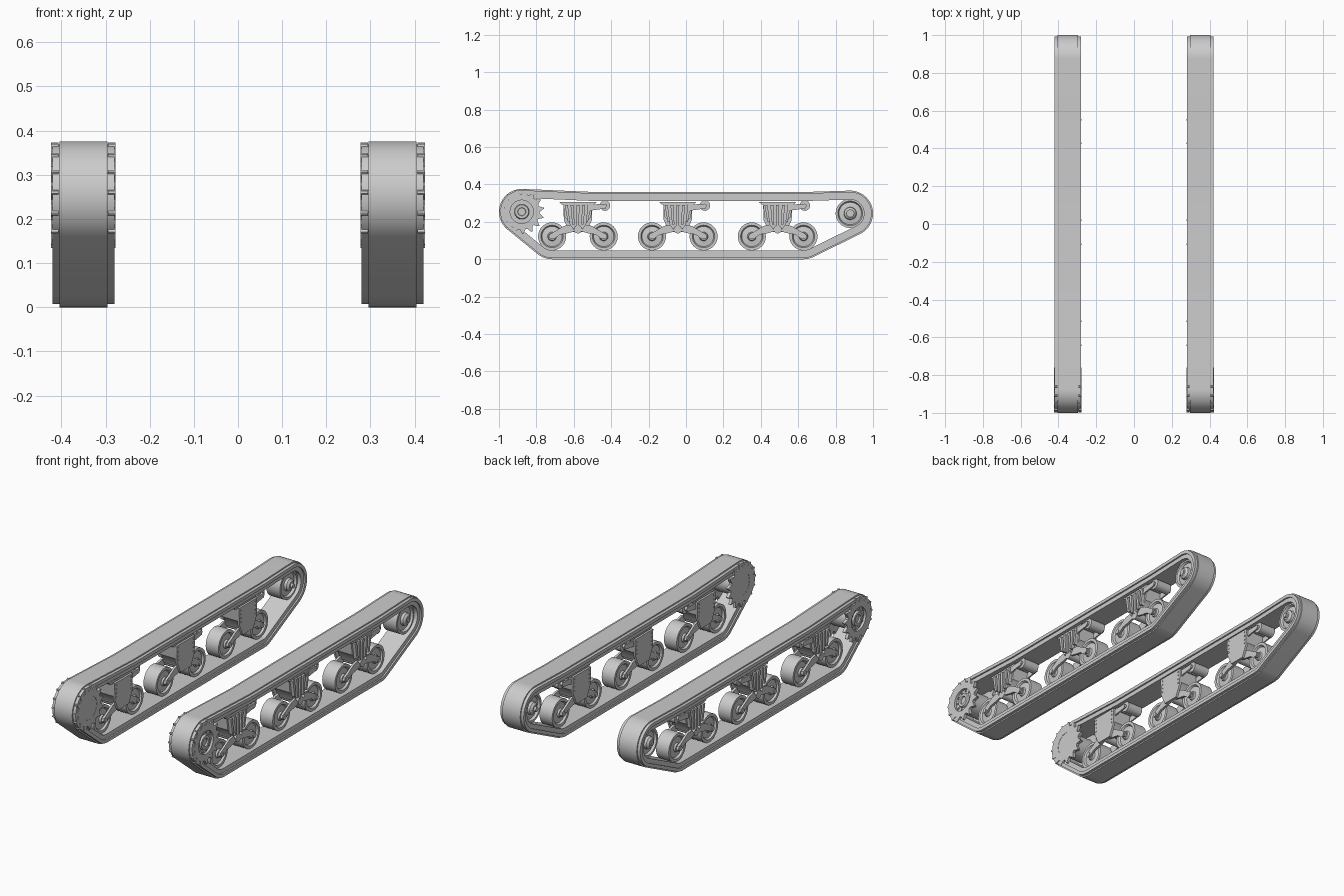
import bpy, bmesh, math
from math import sin, cos, pi, radians

cube = bpy.data.objects.get("Cube")
if cube:
    bpy.data.objects.remove(cube)

steel = bpy.data.materials.new("light_grey_steel")
steel.use_nodes = True
GREY = (0.6, 0.6, 0.6, 1)
steel.diffuse_color = GREY
steel.node_tree.nodes["Principled BSDF"].inputs["Base Color"].default_value = GREY

MID = 0.35                      # centre line of one track
R = 0.122                       # outer radius of every bend
SPROCKET, IDLER = (-0.878, 0.254), (0.878, 0.245)
BOGIES = (-0.578, -0.044, 0.49)
WHEEL_GAP = 0.138               # road wheel distance from bogie centre


def finish(name, bm):
    """Turn a bmesh into a mirrored, smooth-by-angle object."""
    bmesh.ops.recalc_face_normals(bm, faces=bm.faces)
    mesh = bpy.data.meshes.new(name)
    bm.to_mesh(mesh)
    bm.free()
    mesh.materials.append(steel)
    obj = bpy.data.objects.new(name, mesh)
    bpy.context.collection.objects.link(obj)
    bpy.ops.object.select_all(action='DESELECT')
    obj.select_set(True)
    bpy.context.view_layer.objects.active = obj
    bpy.ops.object.shade_smooth_by_angle(angle=radians(30))
    mirror = obj.modifiers.new("other_side", 'MIRROR')
    mirror.use_mirror_merge = False


def skin(bm, rings, close_rings=False):
    """Join rings of points with quads."""
    rows = [[bm.verts.new(p) for p in ring] for ring in rings]
    pairs = list(zip(rows, rows[1:])) + ([(rows[-1], rows[0])] if close_rings else [])
    for a, b in pairs:
        for i in range(len(a)):
            j = (i + 1) % len(a)
            bm.faces.new((a[i], a[j], b[j], b[i]))
    return rows


def prism(bm, pts, x0, x1):
    """Extrude a (y, z) outline across x."""
    rows = skin(bm, [[(x, y, z) for y, z in pts] for x in (x0, x1)])
    for row in rows:
        bm.faces.new(row)


def lathe(bm, profile, centre, segs=32):
    """Spin (x offset, radius) pairs about an axle along x."""
    rings = [[(MID + x, centre[0] + r * cos(2 * pi * i / segs),
               centre[1] + r * sin(2 * pi * i / segs)) for i in range(segs)]
             for x, r in profile]
    rows = skin(bm, rings)
    bm.faces.new(rows[0])
    bm.faces.new(rows[-1])


def rod(bm, x0, x1, r, centre, segs=16):
    lathe(bm, [(x0, r), (x1, r)], centre, segs)


def symmetric(half):
    return [(-x, r) for x, r in half] + [(x, r) for x, r in reversed(half)]


def arc(centre, r, a0, a1, n=14):
    return [(centre[0] + r * cos(radians(a0 + (a1 - a0) * i / n)),
             centre[1] + r * sin(radians(a0 + (a1 - a0) * i / n))) for i in range(n + 1)]


def track_outline(inset):
    """Closed (y, z) path of the track, moved inward by inset."""
    first = (BOGIES[0] - WHEEL_GAP, R)
    last = (BOGIES[2] + WHEEL_GAP, R)
    down = math.degrees(math.atan2(first[1] - SPROCKET[1], first[0] - SPROCKET[0]))
    up = math.degrees(math.atan2(IDLER[1] - last[1], IDLER[0] - last[0]))
    r = R - inset
    return (arc(SPROCKET, r, 87, 270 + down, 20) + arc(first, r, 270 + down, 270)
            + arc(last, r, -90, up - 90) + arc(IDLER, r, up - 90, 93, 20)
            + [(0.62, 0.359 - inset), (-0.48, 0.359 - inset)])


# Track: raised centre tread, wide side rails and a narrower inner lip
bm = bmesh.new()
side = [(0.0, 0.054), (0.007, 0.054), (0.007, 0.07), (0.025, 0.07),
        (0.025, 0.062), (0.048, 0.062)]
section = side + [(d, -x) for d, x in reversed(side)]
skin(bm, [[(MID + x, y, z) for y, z in track_outline(d)] for d, x in section], True)
finish("track_belt", bm)

# Drive sprocket: two toothed rings on a drum
bm = bmesh.new()
teeth = 15


def gear_loop(x, tip, root):
    pts = []
    for i in range(teeth * 4):
        r = tip if i % 4 in (1, 2) else root
        a = 2 * pi * (i + (0.3 if i % 4 == 1 else -0.3 if i % 4 == 2 else 0)) / (teeth * 4)
        pts.append((MID + x, SPROCKET[0] + r * cos(a), SPROCKET[1] + r * sin(a)))
    return pts


for a, b in ((0.056, 0.073), (-0.073, -0.056)):
    skin(bm, [gear_loop(a, 0.12, 0.096), gear_loop(b, 0.12, 0.096),
              gear_loop(b, 0.062, 0.062), gear_loop(a, 0.062, 0.062)], True)
lathe(bm, [(-0.072, 0.064), (0.06, 0.064), (0.06, 0.04), (0.07, 0.036),
           (0.07, 0.022), (0.062, 0.02)], SPROCKET)
finish("drive_sprocket", bm)

bm = bmesh.new()
for i in range(10):
    a = 2 * pi * i / 10
    rod(bm, 0.058, 0.066, 0.005,
        (SPROCKET[0] + 0.051 * cos(a), SPROCKET[1] + 0.051 * sin(a)), 6)
finish("sprocket_bolts", bm)

# Rear idler wheel with a stepped hub and axle
bm = bmesh.new()
lathe(bm, symmetric([(0.058, 0.012), (0.058, 0.02), (0.048, 0.032), (0.034, 0.034),
                     (0.03, 0.06), (0.042, 0.066), (0.042, 0.078)]), IDLER, 40)
rod(bm, -0.07, 0.062, 0.012, IDLER)
finish("idler_wheel", bm)

# Bogie parts, each repeated along the track
wheels, arms, brackets, ribs, rollers, plates = (bmesh.new() for _ in range(6))
arm_shape = [(0.015, 0.15), (0.04, 0.185), (0.075, 0.178), (0.125, 0.148), (0.15, 0.135),
             (0.157, 0.12), (0.145, 0.107), (0.125, 0.11), (0.095, 0.132), (0.05, 0.14)]
bracket_half = [(0.078, 0.292), (0.07, 0.225), (0.05, 0.205), (0.035, 0.165)]
plate_half = [(0.078, 0.3), (0.075, 0.21), (0.045, 0.145)]
roller_arm = [(0.05, 0.292), (0.05, 0.255), (0.08, 0.262), (0.15, 0.272), (0.15, 0.296)]


def mirrored(half, y):
    return [(y + a, z) for a, z in half] + [(y - a, z) for a, z in reversed(half)]


for y in BOGIES:
    for s in (-1, 1):
        hub = (y + s * WHEEL_GAP, R)
        lathe(wheels, symmetric([(0.041, 0.02), (0.032, 0.024), (0.028, 0.054),
                                 (0.038, 0.06), (0.038, 0.075)]), hub)
        rod(arms, -0.06, 0.06, 0.012, hub)
        for x in (-0.056, 0.044):
            prism(arms, [(y + s * a, z) for a, z in arm_shape], MID + x, MID + x + 0.012)
    # Suspension bracket with cap, lower pivot and vertical ribs
    prism(brackets, mirrored(bracket_half, y), MID - 0.06, MID + 0.042)
    prism(brackets, mirrored([(0.1, 0.306), (0.085, 0.292)], y), MID - 0.05, MID + 0.05)
    rod(brackets, -0.055, 0.058, 0.022, (y, 0.16))
    for i in range(-2, 3):
        a, b = y + i * 0.031, y + i * 0.024
        prism(ribs, [(a - 0.008, 0.29), (a + 0.008, 0.29), (b + 0.006, 0.17 + abs(i) * 0.015),
                     (b - 0.006, 0.17 + abs(i) * 0.015)], MID + 0.04, MID + 0.06)
    # Mounting plate on the inner face, with bolt heads
    prism(plates, mirrored(plate_half, y), MID - 0.068, MID - 0.056)
    for s in (-1, 1):
        for k in range(4):
            rod(plates, -0.071, -0.066, 0.004, (y + s * 0.063, 0.22 + k * 0.022), 6)
    # Return roller on a trailing arm
    rod(rollers, -0.045, 0.045, 0.028, (y + 0.145, 0.287), 24)
    rod(rollers, -0.058, 0.056, 0.01, (y + 0.145, 0.287))
    for x in (-0.058, 0.047):
        prism(rollers, [(y + a, z) for a, z in roller_arm], MID + x, MID + x + 0.008)

for name, part in (("road_wheels", wheels), ("suspension_arms", arms),
                   ("bogie_brackets", brackets), ("bracket_ribs", ribs),
                   ("return_rollers", rollers), ("mounting_plates", plates)):
    finish(name, part)
